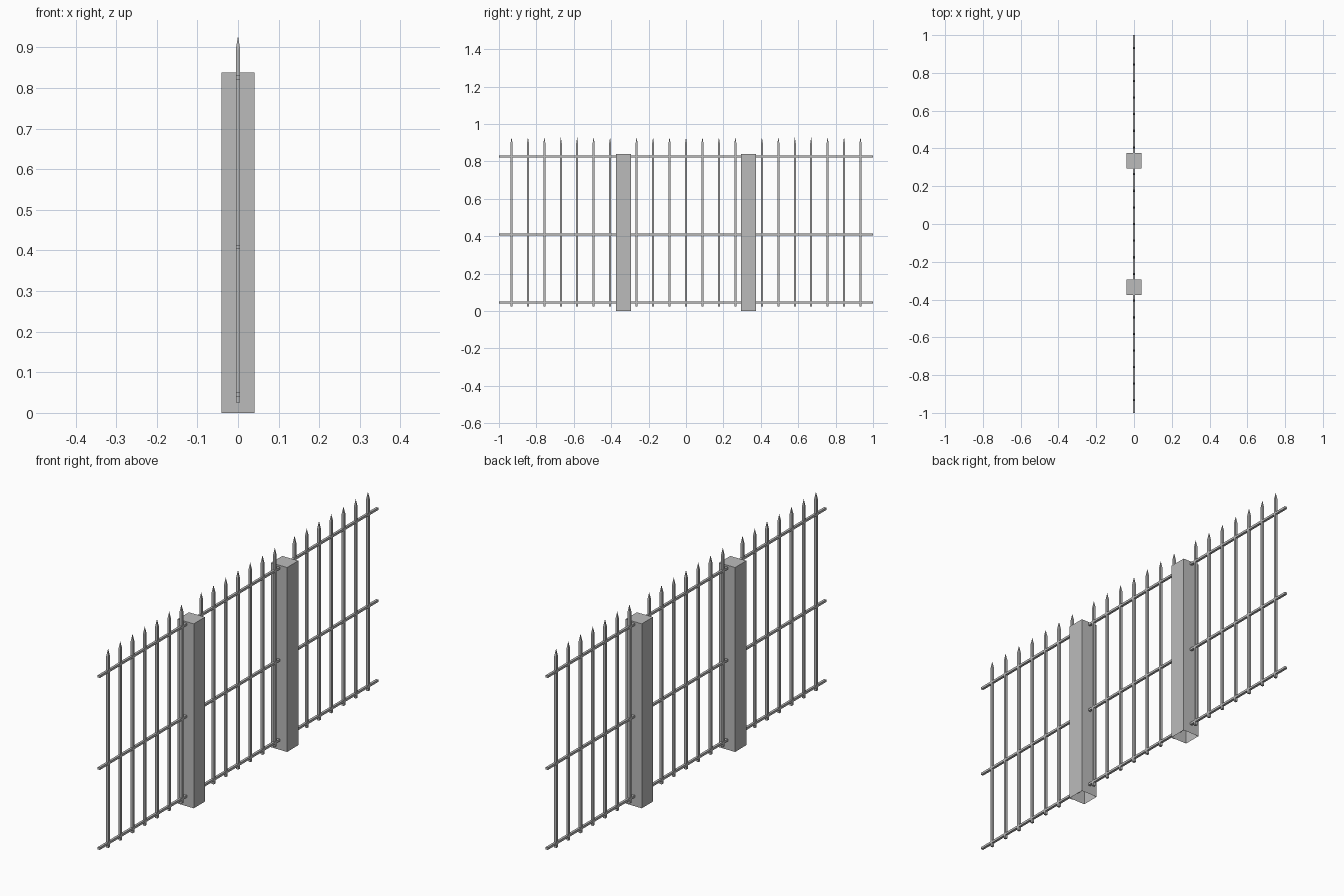
import bpy
import bmesh
from mathutils import Matrix

cube = bpy.data.objects.get("Cube")
if cube:
    bpy.data.objects.remove(cube, do_unlink=True)

# One grey for the whole fence
grey = bpy.data.materials.new("fence grey")
grey.use_nodes = True
colour = (0.5, 0.5, 0.5, 1)
grey.diffuse_color = colour
grey.node_tree.nodes["Principled BSDF"].inputs["Base Color"].default_value = colour


def add_box(bm, centre, size):
    matrix = Matrix.Translation(centre) @ Matrix.Diagonal((*size, 1))
    return bmesh.ops.create_cube(bm, size=1, matrix=matrix)["verts"]


def finish(bm, name):
    mesh = bpy.data.meshes.new(name)
    bm.to_mesh(mesh)
    bm.free()
    mesh.materials.append(grey)
    obj = bpy.data.objects.new(name, mesh)
    bpy.context.collection.objects.link(obj)
    return obj


BAR = 0.011
POST_Y, POST_W, POST_H = 0.335, 0.081, 0.838

# Two square posts, open underneath
for side, label in ((-1, "front_post"), (1, "back_post")):
    bm = bmesh.new()
    add_box(bm, (0, side * POST_Y, POST_H / 2), (POST_W, POST_W, POST_H))
    bottom = [f for f in bm.faces if f.normal.z < -0.9 or f.calc_center_median().z < 0.001]
    bmesh.ops.delete(bm, geom=bottom, context="FACES_ONLY")
    finish(bm, label)

# Three long rails
for label, z in (("bottom_rail", 0.045), ("middle_rail", 0.408), ("top_rail", 0.826)):
    bm = bmesh.new()
    add_box(bm, (0, 0, z), (BAR, 2, 0.01))
    finish(bm, label)


def picket(name, y):
    # Square bar drawn up to a point
    bm = bmesh.new()
    low, shoulder, tip = 0.025, 0.895, 0.928
    add_box(bm, (0, y, (low + shoulder) / 2), (BAR, BAR, shoulder - low))
    top = max(bm.faces, key=lambda f: f.calc_center_median().z)
    apex = bmesh.ops.poke(bm, faces=[top])["verts"][0]
    apex.co.z = tip
    finish(bm, name)


# Pickets: a middle bay between the posts and an outer bay at each end
for i in range(-3, 4):
    picket(f"middle_picket_{i + 4}", i * 0.088)
for side, label in ((-1, "front"), (1, "back")):
    for i in range(7):
        picket(f"{label}_picket_{i + 1}", side * (0.406 + i * 0.0878))
